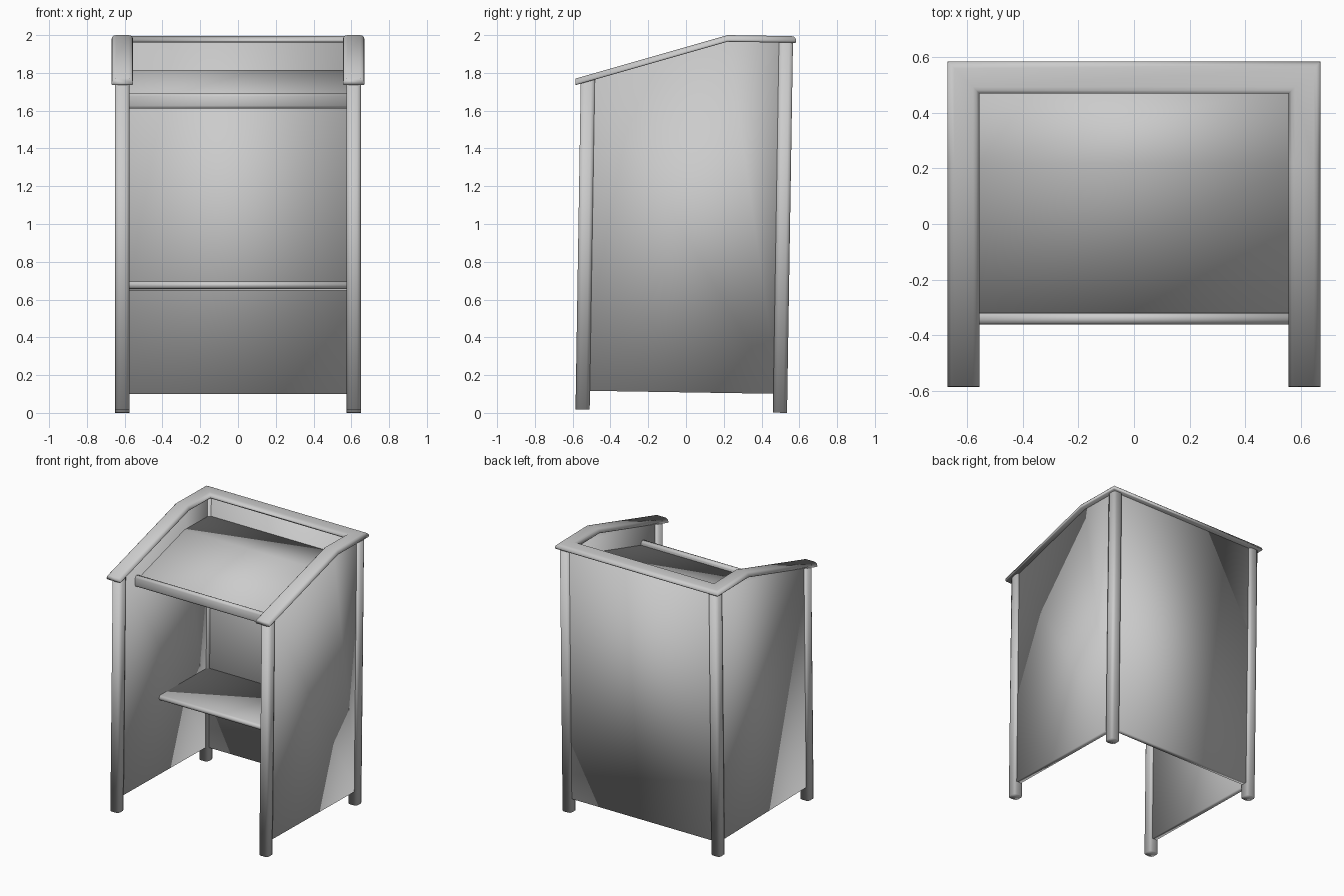
import bpy, bmesh, math
from mathutils import Matrix, Vector

if "Cube" in bpy.data.objects:
    bpy.data.objects.remove(bpy.data.objects["Cube"])

# The whole lectern leans back by about one degree
LEAN = Matrix.Translation((0, 0, 0.0087)) @ Matrix.Rotation(-0.016, 4, 'X')


def finish(name, bm):
    """Lean the part, make it an object and shade it fully smooth."""
    bmesh.ops.recalc_face_normals(bm, faces=bm.faces)
    bm.transform(LEAN)
    for f in bm.faces:
        f.smooth = True
    me = bpy.data.meshes.new(name)
    bm.to_mesh(me)
    bm.free()
    ob = bpy.data.objects.new(name, me)
    bpy.context.collection.objects.link(ob)
    return ob


def box(name, lo, hi, round_axis=None, r=0.0, front_only=False):
    """Box from corner to corner; edges along round_axis are rounded."""
    bm = bmesh.new()
    bmesh.ops.create_cube(bm, size=1)
    lo, hi = Vector(lo), Vector(hi)
    for v in bm.verts:
        v.co = Vector([lo[i] + (v.co[i] + 0.5) * (hi[i] - lo[i]) for i in range(3)])
    if round_axis is not None:
        edges = []
        for e in bm.edges:
            d = e.verts[1].co - e.verts[0].co
            if abs(d[round_axis]) > 0.99 * d.length:
                if not front_only or e.verts[0].co.y < (lo.y + hi.y) / 2:
                    edges.append(e)
        bmesh.ops.bevel(bm, geom=edges, offset=r, segments=2, profile=0.5,
                        affect='EDGES')
    return finish(name, bm)


def extrude_x(name, profile, x0, x1):
    """Extrude a (y, z) outline from x0 to x1."""
    bm = bmesh.new()
    face = bm.faces.new([bm.verts.new((x0, y, z)) for y, z in profile])
    new = bmesh.ops.extrude_face_region(bm, geom=[face])['geom']
    bmesh.ops.translate(bm, vec=(x1 - x0, 0, 0),
                        verts=[g for g in new if isinstance(g, bmesh.types.BMVert)])
    return finish(name, bm)


# Slope line shared by cap rail, side panels and desk
BEND, TOP, SLOPE = 0.188, 1.9945, 0.303


def top_z(y):
    return TOP - max(0.0, BEND - y) * SLOPE


# Posts and side panels
for s, side in ((-1, "left"), (1, "right")):
    x0, x1 = sorted((s * 0.575, s * 0.65))
    box(f"front_post_{side}", (x0, -0.585, 0), (x1, -0.51, 1.752), 2, 0.02)
    box(f"back_post_{side}", (x0, 0.46, 0), (x1, 0.535, 1.98), 2, 0.02)
    outline = [(-0.53, 0.1), (0.49, 0.1)] + [
        (y, top_z(y) - 0.015) for y in (0.49, BEND, -0.53)]
    extrude_x(f"side_panel_{side}", outline, s * 0.593, s * 0.632)

# Back panel
box("back_panel", (-0.61, 0.478, 0.1), (0.61, 0.517, 1.98))

# Sloped reading desk with flat rear and paper stop
drop, thick, front, rear = 0.185, 0.035, -0.36, 0.485
upper = [(y, top_z(y) - drop) for y in (front, BEND, rear)]
extrude_x("reading_desk", upper + [(y, z - thick) for y, z in reversed(upper)],
          -0.6, 0.6)
box("paper_stop", (-0.6, -0.387, 1.596), (0.6, -0.346, 1.677), 0, 0.016)

# Storage shelf with rounded front edge
box("shelf", (-0.6, -0.09, 0.648), (0.6, 0.485, 0.686), 0, 0.016, front_only=True)

# Cap rail: rounded section (outward, up) swept round three sides, mitred at the back
W, H, R = 0.0575, 0.035, 0.024
arc = [i * math.pi / 6 for i in range(4)]
section = [(W - 0.005, -H), (W, -H + 0.005)]
section += [(W - R + R * math.cos(a), -R + R * math.sin(a)) for a in arc]
section += [(-W + R - R * math.sin(a), -R + R * math.cos(a)) for a in arc]
section += [(-W, -H + 0.005), (-W + 0.005, -H)]

bm = bmesh.new()
rings = []
stations = [(1, -0.613), (1, BEND), (1, None), (-1, None), (-1, BEND), (-1, -0.613)]
for s, y in stations:
    ring = []
    for u, w in section:
        yy = 0.4945 + u if y is None else y
        ring.append(bm.verts.new((s * (0.6125 + u), yy, top_z(yy) + w)))
    rings.append(ring)
n = len(section)
for a, b in zip(rings, rings[1:]):
    for i in range(n):
        j = (i + 1) % n
        bm.faces.new((a[i], a[j], b[j], b[i]))
bm.faces.new(rings[0])
bm.faces.new(rings[-1])
finish("cap_rail", bm)
